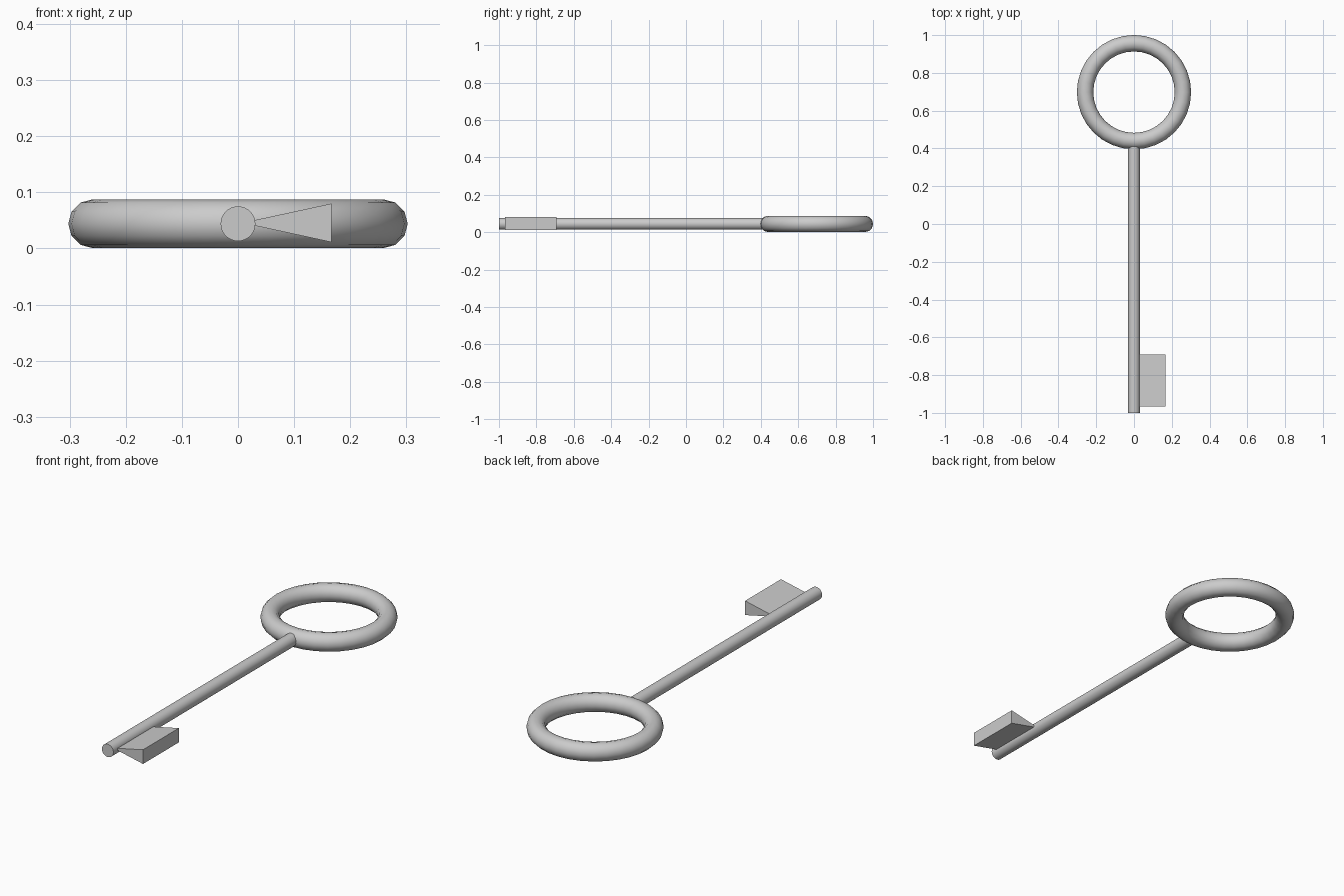
import bpy
import bmesh
import math

cube = bpy.data.objects.get("Cube")
if cube:
    bpy.data.objects.remove(cube, do_unlink=True)

MID_Z = 0.044

steel = bpy.data.materials.new("grey_steel")
steel.use_nodes = True
GREY = (0.6, 0.6, 0.6, 1.0)
steel.diffuse_color = GREY
steel.node_tree.nodes["Principled BSDF"].inputs["Base Color"].default_value = GREY


def finish(obj, name, smooth=True):
    obj.name = name
    obj.data.name = name
    obj.data.materials.append(steel)
    if smooth:
        bpy.ops.object.shade_smooth_by_angle(angle=math.radians(40))


# Ring handle
bpy.ops.mesh.primitive_torus_add(
    major_segments=32, minor_segments=12, major_radius=0.259,
    minor_radius=0.0435, location=(0, 0.698, MID_Z))
finish(bpy.context.object, "ring_handle")

# Round shaft, from the tip into the ring
tip, root = -1.0, 0.415
bpy.ops.mesh.primitive_cylinder_add(
    vertices=32, radius=0.031, depth=root - tip,
    location=(0, (tip + root) / 2, MID_Z), rotation=(math.pi / 2, 0, 0))
finish(bpy.context.object, "shaft")

# Flared bit: a wedge profile extruded along the shaft
profile = [(0.028, 0.041), (0.167, 0.011), (0.167, 0.080), (0.028, 0.050)]
bm = bmesh.new()
face = bm.faces.new([bm.verts.new((x, -0.967, z)) for x, z in profile])
extruded = bmesh.ops.extrude_face_region(bm, geom=[face])["geom"]
bmesh.ops.translate(bm, vec=(0, 0.275, 0),
                    verts=[v for v in extruded if isinstance(v, bmesh.types.BMVert)])
bmesh.ops.recalc_face_normals(bm, faces=bm.faces)
mesh = bpy.data.meshes.new("key_bit")
bm.to_mesh(mesh)
bm.free()
bit = bpy.data.objects.new("key_bit", mesh)
bpy.context.collection.objects.link(bit)
finish(bit, "key_bit", smooth=False)
